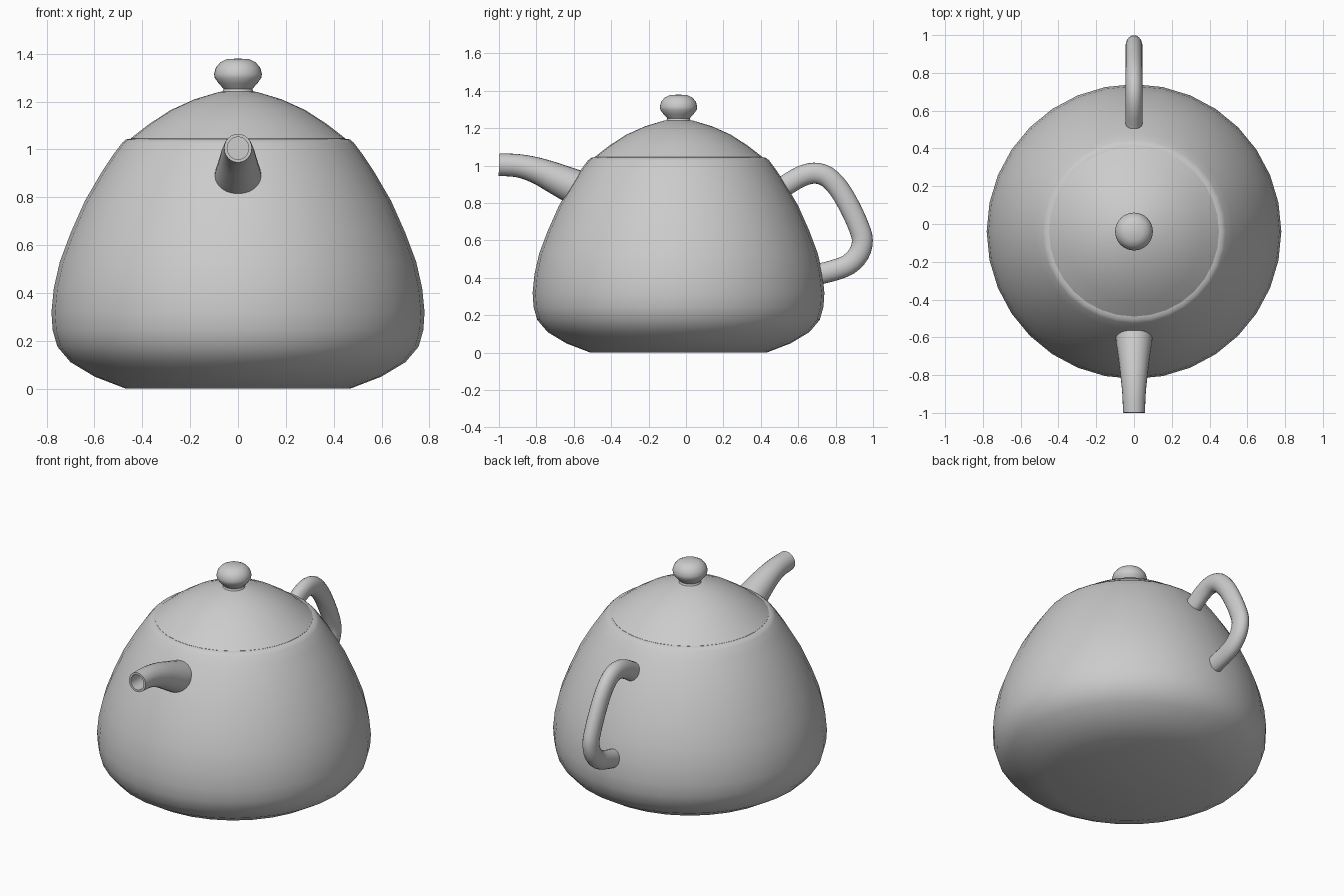
import bpy, bmesh, math
from mathutils import Vector

if "Cube" in bpy.data.objects:
    bpy.data.objects.remove(bpy.data.objects["Cube"])

CY = -0.04  # body axis offset along y


def finish(bm, name, angle):
    bmesh.ops.recalc_face_normals(bm, faces=bm.faces)
    me = bpy.data.meshes.new(name)
    bm.to_mesh(me)
    bm.free()
    ob = bpy.data.objects.new(name, me)
    bpy.context.collection.objects.link(ob)
    bpy.ops.object.select_all(action='DESELECT')
    ob.select_set(True)
    bpy.context.view_layer.objects.active = ob
    bpy.ops.object.shade_smooth_by_angle(angle=math.radians(angle))
    return ob


def lathe(name, profile, steps=32, angle=40):
    bm = bmesh.new()
    vs = [bm.verts.new((r, CY, z)) for r, z in profile]
    es = [bm.edges.new(p) for p in zip(vs, vs[1:])]
    bmesh.ops.spin(bm, geom=vs + es, cent=(0, CY, 0), axis=(0, 0, 1),
                   angle=math.tau, steps=steps)
    bmesh.ops.remove_doubles(bm, verts=bm.verts, dist=1e-4)
    return finish(bm, name, angle)


def tube(name, path, sides=20, hole=None):
    """Sweep an ellipse along (y, z, half_width, half_thickness) points."""
    bm = bmesh.new()
    pts = [Vector((0, p[0], p[1])) for p in path]
    rings = []
    for i, (p, (_, _, rx, rn)) in enumerate(zip(pts, path)):
        t = (pts[min(i + 1, len(pts) - 1)] - pts[max(i - 1, 0)]).normalized()
        n = Vector((0, -t.z, t.y))
        rings.append([bm.verts.new(p + Vector((rx * math.cos(a), 0, 0)) + n * rn * math.sin(a))
                      for a in (k * math.tau / sides for k in range(sides))])
    for a, b in zip(rings, rings[1:]):
        for k in range(sides):
            j = (k + 1) % sides
            bm.faces.new((a[k], a[j], b[j], b[k]))
    bm.faces.new(rings[0])
    cap = bm.faces.new(rings[-1])
    if hole:
        bmesh.ops.recalc_face_normals(bm, faces=bm.faces)
        bmesh.ops.inset_region(bm, faces=[cap], thickness=hole[0])
        ret = bmesh.ops.extrude_discrete_faces(bm, faces=[cap])
        bmesh.ops.translate(bm, verts=ret['faces'][0].verts, vec=(0, hole[1], 0))
    return finish(bm, name, 40)


def smooth_path(points, sub=3):
    """Catmull-Rom refinement of a control path."""
    q = [Vector(p) for p in points]
    q = [2 * q[0] - q[1]] + q + [2 * q[-1] - q[-2]]
    out = []
    for a, b, c, d in zip(q, q[1:], q[2:], q[3:]):
        for s in range(sub):
            t = s / sub
            out.append(0.5 * (2 * b + (c - a) * t + (2 * a - 5 * b + 4 * c - d) * t * t
                              + (3 * b - a - 3 * c + d) * t ** 3))
    return out + [q[-2]]


# Pot body with a flat base and a narrow rim
lathe("pot_body", [(0, 0), (0.47, 0), (0.60, 0.05), (0.70, 0.11), (0.755, 0.175),
                   (0.775, 0.245), (0.78, 0.32), (0.77, 0.42), (0.745, 0.53),
                   (0.70, 0.65), (0.64, 0.785), (0.57, 0.905), (0.52, 0.98),
                   (0.485, 1.027), (0.468, 1.042), (0.44, 1.045), (0, 1.045)])

# Domed lid
lathe("lid", [(0, 1.035), (0.45, 1.035), (0.45, 1.045), (0.37, 1.107), (0.28, 1.165),
              (0.18, 1.21), (0.08, 1.24), (0, 1.25)])

# Lid knob
lathe("lid_knob", [(0, 1.235), (0.065, 1.24), (0.06, 1.253), (0.08, 1.275), (0.097, 1.298),
                   (0.1, 1.315), (0.093, 1.341), (0.075, 1.363), (0.048, 1.377), (0, 1.38)],
      angle=60)

# Tapered spout with an open tip
tube("spout", smooth_path([(-0.48, 0.845, 0.104, 0.104), (-0.60, 0.888, 0.098, 0.094),
                           (-0.70, 0.933, 0.084, 0.083), (-0.80, 0.975, 0.072, 0.070),
                           (-0.90, 1.0, 0.062, 0.062), (-1.0, 1.005, 0.058, 0.06)]),
     24, hole=(0.013, 0.14))

# Looped handle
loop = [(0.46, 0.86), (0.53, 0.893), (0.61, 0.94), (0.685, 0.96), (0.755, 0.94),
        (0.82, 0.873), (0.88, 0.77), (0.925, 0.67), (0.943, 0.60), (0.925, 0.53),
        (0.87, 0.472), (0.79, 0.44), (0.70, 0.418), (0.62, 0.405)]
tube("handle", smooth_path([(y, z, 0.045, 0.056) for y, z in loop]))
